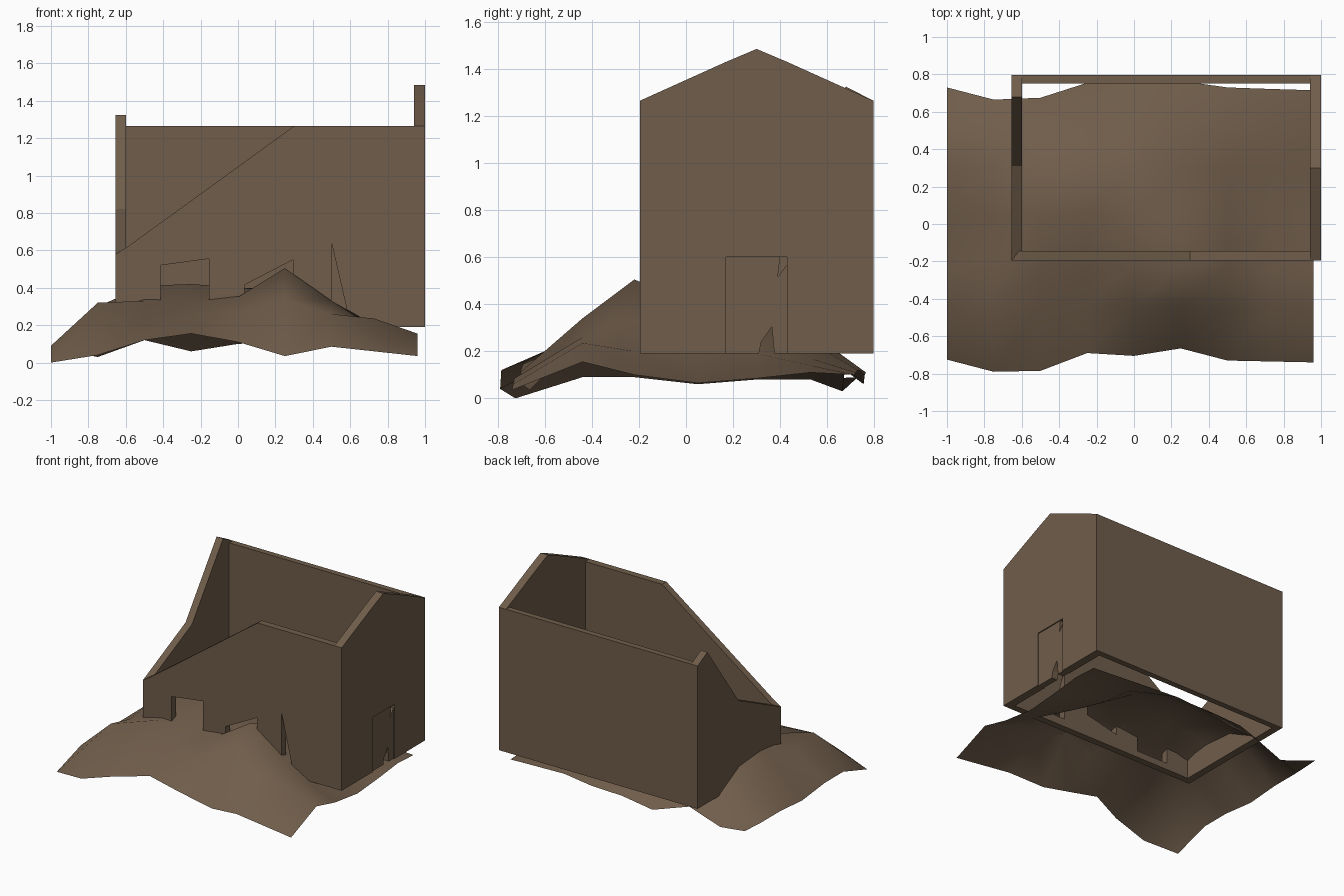
import bpy, math
from mathutils import Matrix

if "Cube" in bpy.data.objects:
    bpy.data.objects.remove(bpy.data.objects["Cube"])

earth = bpy.data.materials.new("earth_brown")
earth.diffuse_color = (0.162, 0.11, 0.07, 1)
earth.use_nodes = True
earth.node_tree.nodes["Principled BSDF"].inputs["Base Color"].default_value = earth.diffuse_color

# local (u, v, depth) -> world axes
ALONG_X = Matrix(((1, 0, 0, 0), (0, 0, -1, 0), (0, 1, 0, 0), (0, 0, 0, 1)))
ALONG_Y = Matrix(((0, 0, 1, 0), (1, 0, 0, 0), (0, 1, 0, 0), (0, 0, 0, 1)))


def slab(name, loops, axes, lo, hi):
    """Extruded flat profile; first loop is the outline, the rest are holes."""
    cu = bpy.data.curves.new(name + "_profile", 'CURVE')
    cu.dimensions = '2D'
    cu.fill_mode = 'BOTH'
    cu.extrude = (hi - lo) / 2
    for pts in loops:
        sp = cu.splines.new('POLY')
        sp.points.add(len(pts) - 1)
        for p, (u, v) in zip(sp.points, pts):
            p.co = (u, v, 0, 1)
        sp.use_cyclic_u = True
    tmp = bpy.data.objects.new(name + "_tmp", cu)
    bpy.context.collection.objects.link(tmp)
    bpy.context.view_layer.update()
    dg = bpy.context.evaluated_depsgraph_get()
    me = bpy.data.meshes.new_from_object(tmp.evaluated_get(dg))
    bpy.data.objects.remove(tmp)
    mid = (lo + hi) / 2
    shift = (0, mid, 0) if axes is ALONG_X else (mid, 0, 0)
    me.transform(Matrix.Translation(shift) @ axes)
    for f in me.polygons:
        f.use_smooth = False
    me.materials.clear()
    me.materials.append(earth)
    ob = bpy.data.objects.new(name, me)
    bpy.context.collection.objects.link(ob)
    return ob


B, T = 0.19, 1.265          # wall base and eaves height
F, R = -0.196, 0.796        # front and rear wall planes

# back wall, whole
slab("back_wall", [[(-0.654, B), (1, B), (1, T), (-0.654, T)]], ALONG_X, 0.752, R)

# front wall: collapsed corner, doorway, broken window and crack
slab("front_wall", [
    [(-0.654, B), (1, B), (1, T), (0.30, T), (-0.59, 0.62), (-0.654, 0.58)],
    [(-0.415, 0.24), (-0.415, 0.52), (-0.155, 0.555), (-0.155, 0.24)],
    [(0.035, 0.30), (0.035, 0.415), (0.295, 0.55), (0.295, 0.36)],
    [(0.50, 0.25), (0.50, 0.64), (0.59, 0.25)],
], ALONG_X, F, -0.145)

# left gable, mostly fallen
slab("left_gable", [[(F, B), (R, B), (R, T), (0.68, 1.325),
                     (0.31, 0.82), (F, 0.58)]], ALONG_Y, -0.654, -0.6)

# right gable with door opening
slab("right_gable", [[(F, B), (0.17, B), (0.17, 0.6), (0.43, 0.6), (0.43, B),
                      (R, B), (R, T), (0.43, 1.43), (0.30, 1.485),
                      (0.17, 1.43), (F, T)]], ALONG_Y, 0.94, 1.0)

# boarded door with broken corner and broken foot
slab("door", [[(0.17, B), (0.31, B), (0.32, 0.24), (0.365, 0.305), (0.375, B),
               (0.43, B), (0.43, 0.57), (0.39, 0.515), (0.40, 0.6), (0.17, 0.6)]],
     ALONG_Y, 0.945, 0.992)

# hillside: coarse grid of heights, ragged front and back edges
xs = [-1, -0.75, -0.5, -0.25, 0, 0.25, 0.5, 0.73, 0.96]
front = [-0.725, -0.79, -0.785, -0.69, -0.705, -0.665, -0.73, -0.735, -0.74]
back = [0.73, 0.665, 0.675, 0.755, 0.76, 0.765, 0.73, 0.722, 0.715]
ys = [-0.44, -0.22, 0.05, 0.30, 0.53]
heights = [
    [0.00, 0.04, 0.12, 0.155, 0.11, 0.035, 0.085, 0.06, 0.035],
    [0.09, 0.32, 0.225, 0.27, 0.28, 0.34, 0.26, 0.235, 0.155],
    [0.09, 0.27, 0.33, 0.32, 0.35, 0.505, 0.33, 0.20, 0.10],
    [0.06, 0.30, 0.41, 0.42, 0.40, 0.40, 0.25, 0.12, 0.065],
    [0.08, 0.28, 0.39, 0.42, 0.40, 0.34, 0.19, 0.12, 0.085],
    [0.08, 0.16, 0.27, 0.28, 0.28, 0.24, 0.17, 0.14, 0.11],
    [0.09, 0.03, 0.12, 0.06, 0.10, 0.11, 0.12, 0.11, 0.10],
]
nx = len(xs)
verts = []
for j, row in enumerate(heights):
    for i, z in enumerate(row):
        y = front[i] if j == 0 else back[i] if j == len(heights) - 1 else ys[j - 1]
        verts.append((xs[i], y, z))
faces = [(j * nx + i, j * nx + i + 1, (j + 1) * nx + i + 1, (j + 1) * nx + i)
         for j in range(len(heights) - 1) for i in range(nx - 1)]
me = bpy.data.meshes.new("hillside")
me.from_pydata(verts, [], faces)
me.materials.append(earth)
for f in me.polygons:
    f.use_smooth = True
hill = bpy.data.objects.new("hillside", me)
bpy.context.collection.objects.link(hill)
